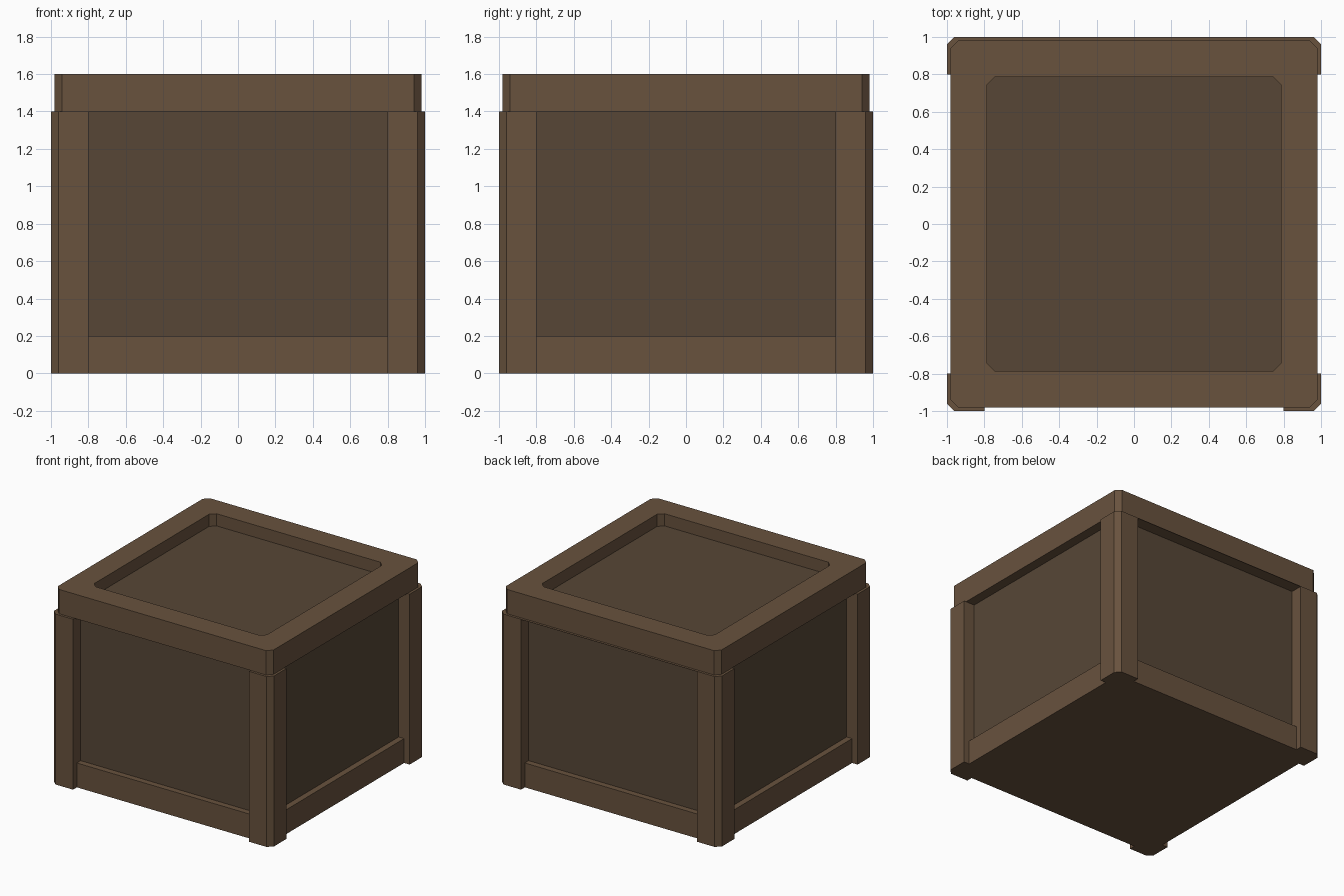
import bpy, bmesh

if "Cube" in bpy.data.objects:
    bpy.data.objects.remove(bpy.data.objects["Cube"])


def material(name, color):
    m = bpy.data.materials.new(name)
    m.diffuse_color = (*color, 1)
    m.use_nodes = True
    m.node_tree.nodes["Principled BSDF"].inputs["Base Color"].default_value = m.diffuse_color
    return m


frame = material("frame_wood", (0.14, 0.085, 0.048))
panel = material("panel_wood", (0.095, 0.062, 0.037))


def make_object(name, bm, *mats):
    bmesh.ops.recalc_face_normals(bm, faces=bm.faces)
    mesh = bpy.data.meshes.new(name)
    bm.to_mesh(mesh)
    bm.free()
    ob = bpy.data.objects.new(name, mesh)
    bpy.context.collection.objects.link(ob)
    for m in mats:
        mesh.materials.append(m)
    return ob


def loop(bm, points, z):
    return [bm.verts.new((x, y, z)) for x, y in points]


def bridge(bm, a, b):
    n = len(a)
    return [bm.faces.new((a[i], a[(i + 1) % n], b[(i + 1) % n], b[i])) for i in range(n)]


def prism(name, points, z0, z1, mat):
    bm = bmesh.new()
    a, b = loop(bm, points, z0), loop(bm, points, z1)
    bridge(bm, a, b)
    bm.faces.new(a)
    bm.faces.new(b)
    return make_object(name, bm, mat)


def square(r):
    return [(-r, -r), (r, -r), (r, r), (-r, r)]


def chamfered(r, c=0.04):
    k = r - c
    return [(-k, -r), (k, -r), (r, -k), (r, k), (k, r), (-k, r), (-r, k), (-r, -k)]


# Recessed side panels and the base rails around them
prism("side_panels", square(0.9), 0.1, 1.42, panel)
prism("base_rails", square(0.95), 0, 0.2, frame)

# Four corner posts with a chamfered outer edge
posts = prism("corner_posts", [(0.8, 0.8), (1, 0.8), (1, 0.96), (0.96, 1), (0.8, 1)], 0, 1.4, frame)
mirror = posts.modifiers.new("Mirror", 'MIRROR')
mirror.use_axis = (True, True, False)

# Thin ledge at the back, under the lid
prism("back_ledge", [(-0.8, 0.88), (0.8, 0.88), (0.8, 1), (-0.8, 1)], 1.397, 1.4, frame)

# Lid frame with a sunken panel
bm = bmesh.new()
rings = [loop(bm, chamfered(r), z) for r, z in
         ((0.98, 1.4), (0.98, 1.6), (0.785, 1.6), (0.785, 1.5))]
for lower, upper in zip(rings, rings[1:]):
    bridge(bm, lower, upper)
bm.faces.new(rings[0])
bm.faces.new(rings[-1]).material_index = 1
make_object("lid", bm, frame, panel)
